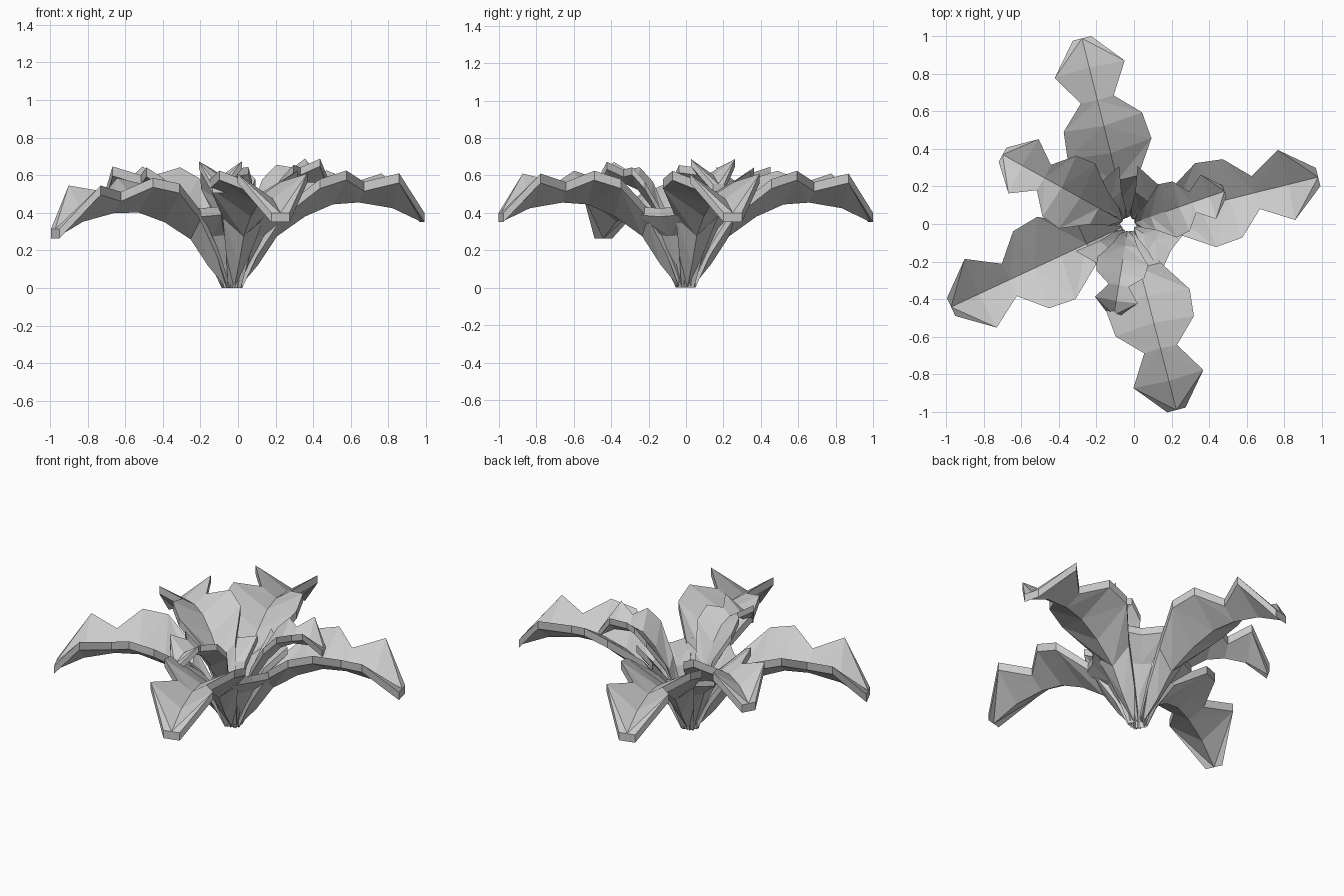
import bpy, bmesh
from math import radians, cos, sin

if "Cube" in bpy.data.objects:
    bpy.data.objects.remove(bpy.data.objects["Cube"])

# Leaf stations: midrib distance, midrib height, rim distance, half width, rim lift
STATIONS = [
    (0.035, 0.000, 0.045, 0.035, 0.00),
    (0.14, 0.125, 0.12, 0.065, 0.05),
    (0.24, 0.275, 0.24, 0.115, 0.10),
    (0.39, 0.38, 0.415, 0.23, 0.15),
    (0.54, 0.445, 0.56, 0.215, 0.13),
    (0.68, 0.455, 0.685, 0.09, 0.06),
    (0.86, 0.425, 0.85, 0.192, 0.135),
    (1.02, 0.35, 1.02, 0.05, 0.00),
]
ORIGIN = (-0.03, -0.002)


def leaf(name, angle, length=1.0, width=1.0, tilt=0.0, thick=0.05, count=8, fold=1.0):
    """Folded, lobed leaf arching outward from the root; count shortens it."""
    a = radians(angle)
    bm = bmesh.new()
    rows = STATIONS[:count]

    def add(u, v, z):
        x = u * length if u > 0.06 else u
        return bm.verts.new((ORIGIN[0] + x * cos(a) - v * sin(a),
                             ORIGIN[1] + x * sin(a) + v * cos(a),
                             z + tilt * max(0, u - 0.055)))

    pts = []
    for um, zm, ur, w, lift in rows:
        rim = zm + lift * width * fold
        pts.append((add(ur, w * width, rim), add(um, 0, zm), add(ur, -w * width, rim)))
    for i in range(len(rows) - 1):
        (l0, m0, r0), (l1, m1, r1) = pts[i], pts[i + 1]
        if rows[i + 1][3] > rows[i][3]:
            tris = [(m0, m1, l1), (m0, l1, l0), (m0, r1, m1), (m0, r0, r1)]
        else:
            tris = [(m0, m1, l0), (m1, l1, l0), (m0, r0, m1), (m1, r0, r1)]
        for t in tris:
            bm.faces.new(t)
    # thickness, straight up
    ext = bmesh.ops.extrude_face_region(bm, geom=bm.faces[:], use_keep_orig=True)
    top = [g for g in ext["geom"] if isinstance(g, bmesh.types.BMVert)]
    bmesh.ops.translate(bm, verts=top, vec=(0, 0, thick))
    bmesh.ops.recalc_face_normals(bm, faces=bm.faces[:])
    me = bpy.data.meshes.new(name)
    bm.to_mesh(me)
    bm.free()
    ob = bpy.data.objects.new(name, me)
    bpy.context.collection.objects.link(ob)
    return ob


# Four large outer leaves
leaf("back_leaf", 104)
leaf("right_leaf", 14, length=1.02)
leaf("front_leaf", -75.5)
leaf("left_leaf", 205, length=1.02, width=1.05, tilt=-0.09)

# Medium leaf
leaf("back_left_leaf", 151, length=0.75, width=0.86, tilt=0.07)

# Small upright inner leaves
leaf("inner_right_leaf", 19, length=0.53, width=0.65, tilt=0.17, thick=0.04)
leaf("inner_front_leaf", -99, length=0.48, width=0.6, tilt=0.16, thick=0.04)

# Short blunt leaves filling the gaps around the root
for name, angle, tilt in (("front_right", -31, 0.0), ("front_left", -127, 0.0),
                          ("back_right", 55, 0.2), ("back_left", 125, 0.0)):
    leaf("short_leaf_" + name, angle, length=0.68, width=0.6, tilt=tilt,
         thick=0.045, count=4, fold=0.1)
